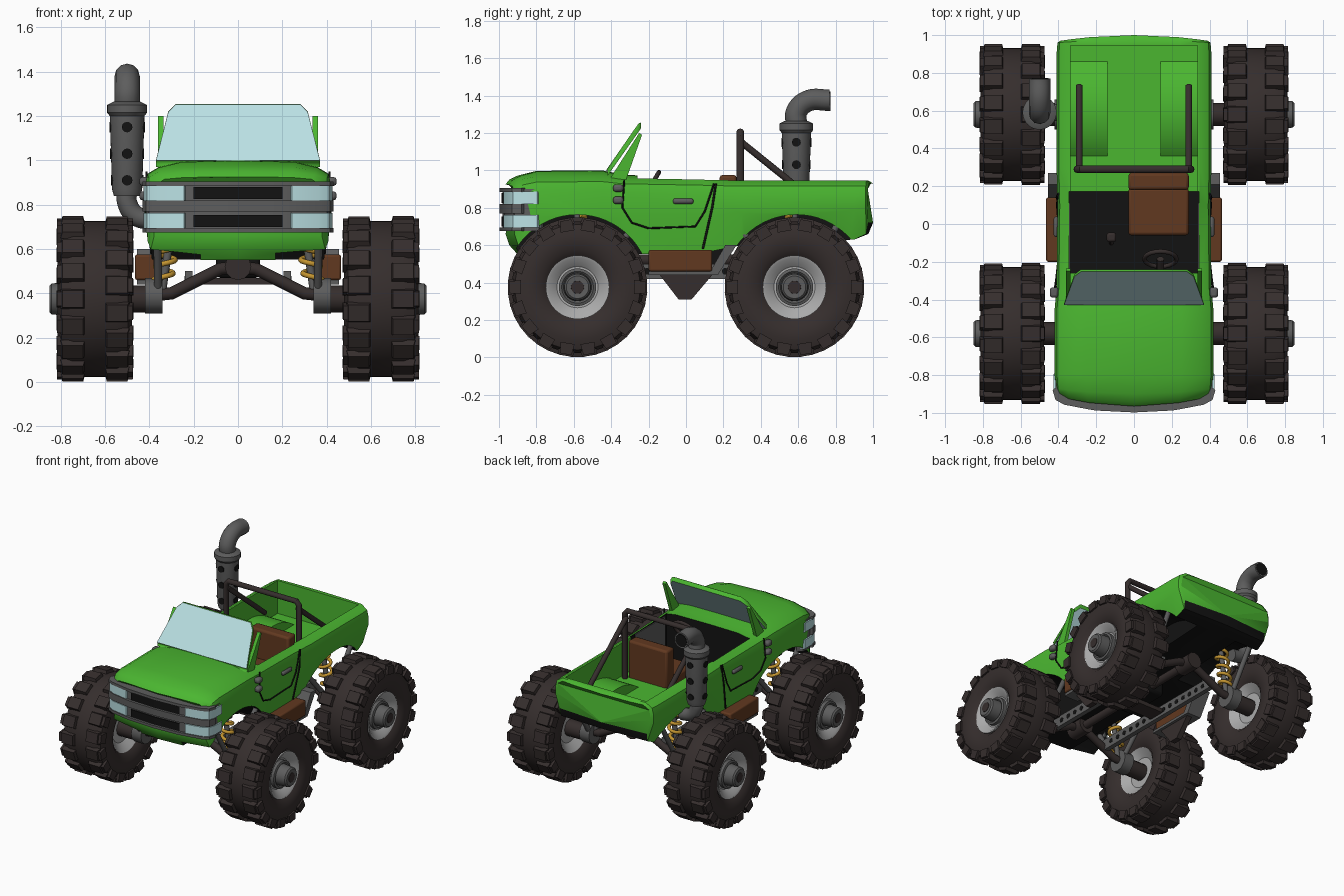
import bpy, bmesh, math
from mathutils import Matrix, Vector

if "Cube" in bpy.data.objects:
    bpy.data.objects.remove(bpy.data.objects["Cube"], do_unlink=True)


def material(name, r, g, b):
    m = bpy.data.materials.new(name)
    m.use_nodes = True
    m.diffuse_color = (r, g, b, 1)
    m.node_tree.nodes["Principled BSDF"].inputs["Base Color"].default_value = (r, g, b, 1)
    return m


GREEN = material("green_paint", .07, .47, .03)
BLACK = material("black", .006, .006, .006)
GREY = material("grey_metal", .11, .11, .11)
RUBBER = material("dark_rubber", .036, .027, .026)
SILVER = material("light_grey_rim", .4, .4, .4)
GLASS = material("pale_blue_glass", .5, .76, .78)
LEATHER = material("brown_leather", .12, .04, .014)
GOLD = material("gold_spring", .55, .3, .03)


def finish(name, bm, mats, mirror="", bevel=0):
    """Turn a bmesh into a shaded object, optionally mirrored across x and/or y."""
    bmesh.ops.recalc_face_normals(bm, faces=bm.faces)
    me = bpy.data.meshes.new(name)
    bm.to_mesh(me)
    bm.free()
    for m in mats if isinstance(mats, list) else [mats]:
        me.materials.append(m)
    ob = bpy.data.objects.new(name, me)
    bpy.context.collection.objects.link(ob)
    if bevel:
        mod = ob.modifiers.new("bevel", "BEVEL")
        mod.width, mod.segments = bevel, 2
    if mirror:
        ob.modifiers.new("mirror", "MIRROR").use_axis = ("x" in mirror, "y" in mirror, False)
    smooth(ob)
    return ob


def smooth(ob):
    bpy.ops.object.select_all(action="DESELECT")
    ob.select_set(True)
    bpy.context.view_layer.objects.active = ob
    bpy.ops.object.shade_smooth_by_angle(angle=math.radians(35))


def box(name, xs, ys, zs, mat, mirror="", bevel=0):
    bm = bmesh.new()
    size = [b - a for a, b in (xs, ys, zs)]
    mid = [(a + b) / 2 for a, b in (xs, ys, zs)]
    bmesh.ops.create_cube(bm, size=1, matrix=Matrix.Translation(mid) @ Matrix.Diagonal((*size, 1)))
    return finish(name, bm, mat, mirror, bevel)


def prism(name, poly, axis, a, b, mat, mirror=""):
    """Extrude a 2D outline along x (outline in y, z) or z (outline in x, y)."""
    bm = bmesh.new()
    at = (lambda p: (a, *p)) if axis == "x" else (lambda p: (*p, a))
    step = Vector((b - a, 0, 0) if axis == "x" else (0, 0, b - a))
    face = bm.faces.new([bm.verts.new(at(p)) for p in poly])
    new = bmesh.ops.extrude_face_region(bm, geom=[face])["geom"]
    bmesh.ops.translate(bm, verts=[v for v in new if isinstance(v, bmesh.types.BMVert)], vec=step)
    return finish(name, bm, mat, mirror)


def lathe(name, profile, mat, axis="x", center=(0, 0, 0), steps=48):
    bm = bmesh.new()
    turn = (lambda h, r: (h, 0, r)) if axis == "x" else (lambda h, r: (r, 0, h))
    vs = [bm.verts.new(Vector(turn(*p)) + Vector(center)) for p in profile]
    edges = [bm.edges.new(p) for p in zip(vs, vs[1:])]
    bmesh.ops.spin(bm, geom=vs + edges, cent=center, angle=math.tau, steps=steps,
                   axis=(1, 0, 0) if axis == "x" else (0, 0, 1))
    bmesh.ops.remove_doubles(bm, verts=bm.verts, dist=1e-4)
    return finish(name, bm, mat)


def tube(name, pts, r, mat, mirror="", curved=False, cyclic=False):
    cu = bpy.data.curves.new(name, "CURVE")
    cu.dimensions, cu.bevel_depth, cu.bevel_resolution, cu.use_fill_caps = "3D", r, 4, True
    sp = cu.splines.new("BEZIER" if curved else "POLY")
    points = sp.bezier_points if curved else sp.points
    points.add(len(pts) - 1)
    for p, co in zip(points, pts):
        p.co = co if curved else (*co, 1)
        if curved:
            p.handle_left_type = p.handle_right_type = "AUTO"
    sp.use_cyclic_u = cyclic
    tmp = bpy.data.objects.new(name, cu)
    bpy.context.collection.objects.link(tmp)
    bm = bmesh.new()
    bm.from_mesh(tmp.evaluated_get(bpy.context.evaluated_depsgraph_get()).to_mesh())
    bpy.data.objects.remove(tmp)
    return finish(name, bm, mat, mirror)


def cut(ob, cutter, op="DIFFERENCE", keep=False):
    mod = ob.modifiers.new("cut", "BOOLEAN")
    mod.object, mod.operation, mod.solver, mod.material_mode = cutter, op, "EXACT", "TRANSFER"
    bpy.context.view_layer.objects.active = ob
    bpy.ops.object.modifier_apply(modifier=mod.name)
    bpy.data.objects.remove(cutter)


# Body shell lofted along y: y, half width, top, crown, bottom, tuck, corner sweep
stations = [(-.965, .39, .915, .01, .66, .97, .05), (-.945, .405, .935, .015, .60, .97, .05),
            (-.90, .415, .952, .02, .55, .97, .03), (-.80, .42, .967, .03, .55, .96, 0),
            (-.45, .42, .97, .03, .55, .95, 0), (-.34, .41, .958, .02, .55, .95, 0),
            (.10, .405, .95, 0, .56, .95, 0), (.30, .41, .945, 0, .60, .9, 0),
            (.90, .41, .945, 0, .63, .88, 0), (.975, .405, .945, 0, .66, .88, -.015),
            (1.0, .39, .93, 0, .72, .92, -.03)]
bm = bmesh.new()
rings = []
for y, w, top, crown, bot, tuck, sweep in stations:
    half = [(.6, top + crown * .85), (.85, top), (.97, top - .03), (1, top - .08),
            (.995, top * .5 + bot * .5), (tuck, bot)]
    row = [(0, top + crown)] + half + [(0, bot)] + [(-x, z) for x, z in half[::-1]]
    rings.append([bm.verts.new((x * w, y + sweep * x * x, z)) for x, z in row])
n = len(rings[0])
for k, (a, b) in enumerate(zip(rings, rings[1:])):
    for i in range(n):
        f = bm.faces.new((a[i], a[(i + 1) % n], b[(i + 1) % n], b[i]))
        f.material_index = int(i in (6, 7) and k > 1)
bm.faces.new(rings[0])
bm.faces.new(rings[-1])
body = finish("body_shell", bm, [GREEN, BLACK])

# Cab, cargo bed (with raised wheel wells) and wheel arch openings
cut(body, box("cab_cutter", (-.345, .345), (-.26, .172), (.6, 1.2), BLACK))
bed = box("bed_cutter", (-.335, .335), (.17, .945), (.70, 1.2), GREEN)
for s in (-1, 1):
    cut(bed, lathe("well", [(s * .14, 0), (s * .14, .41), (s * .5, .41), (s * .5, 0)], GREEN,
                   center=(0, .61, .375), steps=64))
cut(body, bed)
for s in (-1, 1):
    for y in (-.58, .59):
        cut(body, lathe("arch", [(s * .17, 0), (s * .17, .388), (s * .6, .388), (s * .6, 0)], BLACK,
                        center=(0, y, .375), steps=64))
smooth(body)

# Windscreen: framed pane with the glass as an inset face
bm = bmesh.new()
pane = bm.faces.new([bm.verts.new((x, -.42 + .18 * t, .97 + .255 * t)) for x, t in
                     ((-.37, 0), (.37, 0), (.315, .86), (.28, 1), (-.28, 1), (-.315, .86))])
bmesh.ops.inset_individual(bm, faces=[pane], thickness=.022)
pane.material_index = 1
screen = finish("windscreen", bm, [GREEN, GLASS])
screen.modifiers.new("thickness", "SOLIDIFY").thickness = -.03
prism("windscreen_pillar", [(-.41, .95), (-.25, 1.2), (-.235, 1.19), (-.32, .95)], "x", .335, .36, GREEN, "x")

# Grille surround and wrap-around lamps
nose = [(0, -.985), (.2, -.975), (.24, -.968), (.36, -.945), (.405, -.92), (.42, -.87), (.42, -.79)]


def band(name, pts, z0, z1, grow, mat):
    ring = [[(x * s, (y + .5) * s - .5) for x, y in pts] for s in (1 + grow * 2, .9)]
    prism(name, ring[0] + ring[1][::-1], "z", z0, z1, mat, "x")


band("grille_surround", nose, .675, .9, -.005, GREY)
for i, (z0, z1) in enumerate(((.675, .695), (.77, .82), (.885, .905))):
    band(f"grille_bar_{i}", nose[:-1], z0, z1, .013, GREY)
for i, (z0, z1) in enumerate(((.695, .762), (.82, .887))):
    band(f"lamp_{i}", nose[2:], z0, z1, .007, GLASS)
    band(f"grille_opening_{i}", nose[:2], z0 + .005, z1 - .008, .002, BLACK)

# Door seams, hinges and handles
tube("door_seam", [(.412, -.33, .95), (.419, -.34, .80), (.412, -.29, .72), (.402, -.2, .69), (.404, .05, .70),
                   (.408, .10, .78), (.404, .15, .93)], .005, BLACK, "x")
tube("bed_seam", [(.401, .16, .93), (.409, .14, .80), (.39, .09, .58)], .006, BLACK, "x")
for i, z in enumerate((.905, .84)):
    box(f"door_hinge_{i}", (.40, .445), (-.39, -.335), (z - .02, z + .02), GREY, "x", .014)
box("door_handle", (.40, .425), (-.07, .04), (.82, .85), GREY, "x", .012)
box("door_lining", (.338, .347), (-.24, .11), (.66, .945), GREY, "x")

# Cab interior
box("seat_cushion", (-.03, .29), (-.06, .19), (.6, .76), LEATHER, bevel=.015)
box("seat_back", (-.03, .29), (.18, .27), (.66, .975), LEATHER, bevel=.015)
ring = [(.14 + .085 * math.cos(a), -.185 + .04 * math.sin(a), .92 + .07 * math.sin(a))
        for a in [math.tau * i / 20 for i in range(20)]]
tube("steering_wheel", ring, .012, RUBBER, cyclic=True)
tube("steering_column", [(.14, -.185, .92), (.14, -.28, .84)], .02, RUBBER)
tube("gear_lever", [(-.12, -.1, .6), (-.12, -.07, .76)], .012, RUBBER)
box("gear_knob", (-.145, -.095), (-.095, -.045), (.75, .79), RUBBER, bevel=.012)

# Roll bar
tube("roll_bar", [(-.3, .29, .7), (-.3, .29, 1.18), (-.28, .29, 1.205), (.28, .29, 1.205),
                  (.3, .29, 1.18), (.3, .29, .7)], .02, RUBBER)
tube("roll_bar_brace", [(.29, .29, 1.155), (.29, .73, .80)], .018, RUBBER, "x")

# Exhaust stack
ex, ey = -.5, .59
lathe("exhaust_stack", [(.84, 0), (.84, .06), (.87, .068), (1.2, .078), (1.215, .09), (1.25, .09), (1.265, .06),
                        (1.265, 0)], GREY, "z", (ex, ey, 0), 32)
tube("exhaust_tip", [(ex, ey, 1.25), (ex, ey, 1.31), (ex, ey + .06, 1.37), (ex, .77, 1.375)], .057, GREY, curved=True)
tube("exhaust_mouth", [(ex, .768, 1.375), (ex, .773, 1.375)], .047, BLACK)
tube("exhaust_elbow", [(ex, ey, .86), (ex, ey, .81), (ex + .04, ey, .75), (ex + .12, ey, .73)], .045, GREY, curved=True)
for i in range(12):
    d = Vector((math.cos(i * math.pi / 2), math.sin(i * math.pi / 2), 0))
    z = .91 + .12 * (i // 4)
    r = .069 + (z - .87) * .03
    c = Vector((ex, ey, z))
    tube(f"exhaust_hole_{i}", [c + d * (r - .006), c + d * (r + .003)], .024, BLACK)

# Chassis
box("frame_rail", (.205, .24), (-.58, .58), (.42, .5), GREY, "x")
for i in range(15):
    y = -.49 + i * .07
    tube(f"rail_hole_{i}", [(.203, y, .46), (.242, y, .46)], .018, BLACK, "x")
box("skid_bar", (-.22, .22), (-.06, .06), (.44, .47), RUBBER)
tube("drive_shaft", [(0, -.58, .52), (0, .58, .52)], .03, RUBBER)
box("side_tank", (.36, .465), (-.2, .14), (.46, .575), LEATHER, "x", .01)
prism("side_bracket", [(-.2, .44), (.17, .44), (.27, .6), (.21, .6), (.13, .46), (-.2, .46)], "x", .34, .455, GREY, "x")
prism("side_triangle", [(-.14, .44), (.14, .44), (.03, .31), (-.04, .31)], "x", .36, .40, RUBBER, "x")
box("gearbox", (-.1, .1), (-.15, .2), (.47, .6), BLACK, bevel=.02)

# Suspension, repeated at each corner
tube("axle_arm", [(.40, .58, .39), (.30, .58, .40), (.08, .58, .51), (0, .58, .52)], .028, RUBBER, "xy")
tube("axle_stub", [(.41, .58, .375), (.58, .58, .375)], .06, RUBBER, "xy")
tube("knuckle", [(.34, .58, .39), (.42, .58, .39)], .08, GREY, "xy")
tube("differential", [(0, .51, .52), (0, .65, .52)], .06, RUBBER, "y")
coil = [(.34 - .05 * t + .042 * math.cos(t * 31), .58 + .042 * math.sin(t * 31), .46 + .3 * t)
        for t in [i / 80 for i in range(81)]]
tube("coil_spring", coil, .012, GOLD, "xy")
tube("shock_rod", [(.34, .58, .42), (.29, .58, .77)], .018, GREY, "xy")
tube("outer_strut", [(.36, .63, .42), (.365, .83, .74)], .018, GREY, "xy")
tube("inner_strut", [(.36, .53, .42), (.365, .29, .68)], .018, GREY, "xy")

# Wheel: tyre, tread blocks, rim, hub and cap, then copied to the corners
tyre = [(-.13, .165), (-.16, .2), (-.168, .28), (-.15, .335), (-.1, .352)]
parts = [lathe("tyre", tyre + [(-x, r) for x, r in tyre[::-1]], RUBBER)]
bm = bmesh.new()
for s in (-1, 1):
    for i in range(18):
        turn = Matrix.Rotation(math.tau * (i + (s > 0) / 2) / 18, 4, "X")
        for x, r, size in ((.1, .356, (.11, .09, .032)), (.155, .333, (.036, .075, .06))):
            vs = bmesh.ops.create_cube(bm, size=1)["verts"]
            for v in vs:
                taper = .85 if v.co.z > 0 else 1
                v.co = (v.co.x * size[0] * taper + s * x, v.co.y * size[1] * taper, v.co.z * size[2] + r)
            bmesh.ops.transform(bm, matrix=turn, verts=vs)
parts.append(finish("tread", bm, RUBBER))
parts.append(lathe("rim", [(-.09, 0), (-.09, .11), (-.135, .17), (.145, .17), (.14, .155), (.1, .11), (.1, 0)], SILVER))
parts.append(lathe("hub", [(.08, .1), (.125, .1), (.13, .085), (.12, .075), (.195, .07), (.205, .06), (.2, 0)], GREY))
parts.append(lathe("hub_cap", [(.195, .036), (.206, .034), (.206, 0)], RUBBER))
for part in parts:
    base = part.name
    for end, y in (("front", -.58), ("rear", .58)):
        for side, s in (("left", 1), ("right", -1)):
            ob = bpy.data.objects.new(f"{end}_{side}_{base}", part.data)
            ob.location = (s * .645, y, .375)
            ob.rotation_euler.z = 0 if s > 0 else math.pi
            bpy.context.collection.objects.link(ob)
    bpy.data.objects.remove(part)
